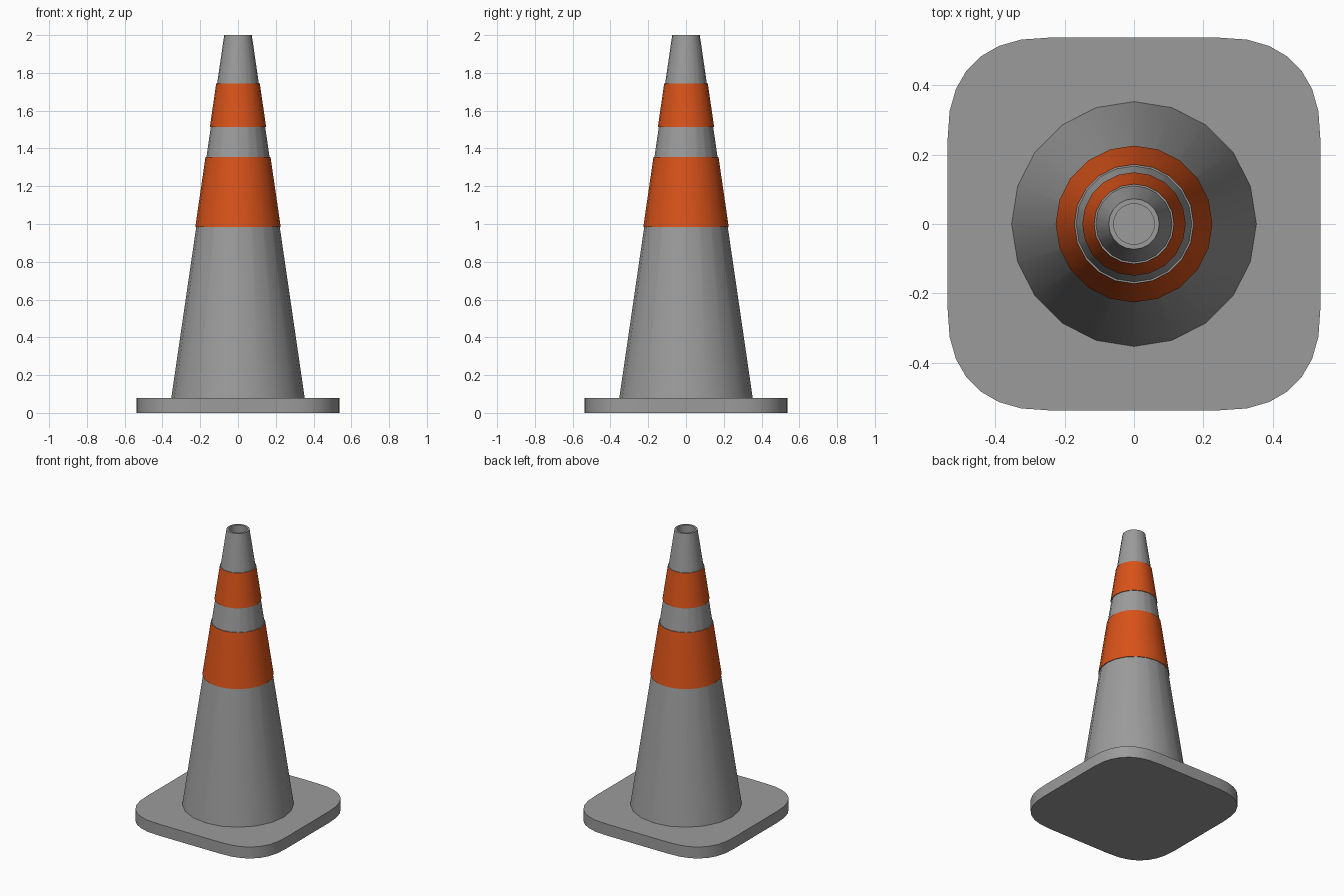
import bpy, bmesh
from math import sin, cos, pi, radians

if "Cube" in bpy.data.objects:
    bpy.data.objects.remove(bpy.data.objects["Cube"])

SIDES = 20
BASE_TOP, TOP = 0.08, 2.0
R_BOTTOM, R_TOP = 0.353, 0.073


def paint(name, color):
    mat = bpy.data.materials.new(name)
    mat.diffuse_color = color
    mat.use_nodes = True
    mat.node_tree.nodes["Principled BSDF"].inputs["Base Color"].default_value = mat.diffuse_color
    return mat


GREY = paint("dark_grey", (0.33, 0.33, 0.33, 1))
ORANGE = paint("orange", (0.69, 0.085, 0.01, 1))


def cone_radius(z):
    return R_BOTTOM + (R_TOP - R_BOTTOM) * (z - BASE_TOP) / (TOP - BASE_TOP)


def finish(name, bm, mats):
    """Make the object; a second material goes on the horizontal faces."""
    bmesh.ops.recalc_face_normals(bm, faces=bm.faces[:])
    for f in bm.faces:
        f.material_index = len(mats) - 1 if abs(f.normal.z) > 0.9 else 0
    mesh = bpy.data.meshes.new(name)
    bm.to_mesh(mesh)
    bm.free()
    for mat in mats:
        mesh.materials.append(mat)
    obj = bpy.data.objects.new(name, mesh)
    bpy.context.collection.objects.link(obj)
    bpy.ops.object.select_all(action='DESELECT')
    obj.select_set(True)
    bpy.context.view_layer.objects.active = obj
    bpy.ops.object.shade_smooth_by_angle(angle=radians(30))
    return obj


def revolve(name, profile, mats, closed=False):
    """Turn (radius, z) points around z; open profiles get end caps."""
    bm = bmesh.new()
    rings = [[bm.verts.new((r * cos(2 * pi * i / SIDES), r * sin(2 * pi * i / SIDES), z))
              for i in range(SIDES)] for r, z in profile]
    pairs = list(zip(rings, rings[1:]))
    if closed:
        pairs.append((rings[-1], rings[0]))
    else:
        bm.faces.new(rings[0])
        bm.faces.new(rings[-1])
    for a, b in pairs:
        for i in range(SIDES):
            j = (i + 1) % SIDES
            bm.faces.new((a[i], a[j], b[j], b[i]))
    return finish(name, bm, mats)


# Base plate: square with slightly squarish (superellipse) corners
HALF, CORNER, STEPS, POWER = 0.538, 0.30, 7, 2 / 2.45


def bulge(t):
    return (1 if t > 0 else -1) * abs(t) ** POWER if abs(t) > 1e-6 else 0.0


bm = bmesh.new()
outline = []
for q, (sx, sy) in enumerate([(1, 1), (-1, 1), (-1, -1), (1, -1)]):
    for k in range(STEPS + 1):
        a = (q + k / STEPS) * pi / 2
        outline.append(bm.verts.new((sx * (HALF - CORNER) + CORNER * bulge(cos(a)),
                                     sy * (HALF - CORNER) + CORNER * bulge(sin(a)), 0)))
plate = bm.faces.new(outline)
extruded = bmesh.ops.extrude_face_region(bm, geom=[plate], use_keep_orig=True)
bmesh.ops.translate(bm, vec=(0, 0, BASE_TOP),
                    verts=[v for v in extruded["geom"] if isinstance(v, bmesh.types.BMVert)])
finish("base_plate", bm, [GREY])

# Tapered body with a recessed opening at the tip
revolve("cone_body", [(R_BOTTOM, BASE_TOP), (R_TOP, TOP), (0.059, TOP), (0.059, TOP - 0.12)],
        [GREY])

# Orange bands, slightly proud of the cone, with grey rims
for name, z0, z1 in [("lower_band", 0.985, 1.355), ("upper_band", 1.513, 1.745)]:
    r0, r1 = cone_radius(z0), cone_radius(z1)
    revolve(name, [(r0 - 0.005, z0), (r0 + 0.005, z0), (r1 + 0.005, z1), (r1 - 0.005, z1)],
            [ORANGE, GREY], closed=True)
